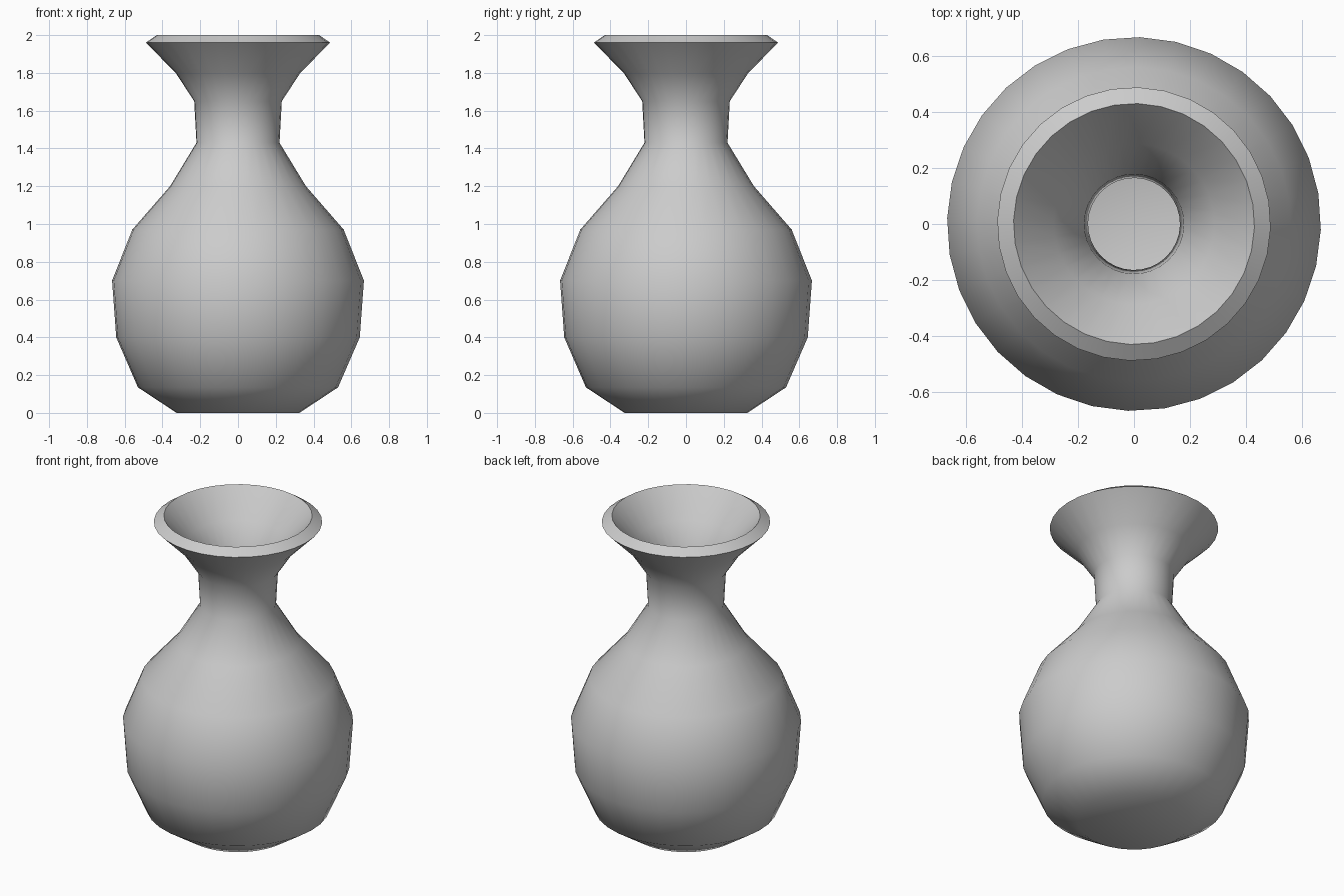
import bpy, bmesh, math
from mathutils import Vector, Matrix

if "Cube" in bpy.data.objects:
    bpy.data.objects.remove(bpy.data.objects["Cube"])

SIDES = 32
WALL = 0.055

# Outer profile (radius, height), from base to lip
outer = [(0.325, 0), (0.53, 0.135), (0.645, 0.40), (0.667, 0.70), (0.56, 0.97),
         (0.36, 1.20), (0.22, 1.43), (0.232, 1.65), (0.33, 1.80), (0.488, 1.96)]


def inset(i):
    """Offset a profile point inward by the wall thickness."""
    a, p, b = (Vector(outer[k]) for k in (i - 1, i, i + 1))
    d1, d2 = (p - a).normalized(), (b - p).normalized()
    t = (d1 + d2).normalized()
    n = Vector((-t.y, t.x))
    return tuple(p + n * WALL / max(0.5, t.dot(d1)))


# Inner profile, from lip down to the floor
inner = [(0.43, 2.0)] + [inset(i) for i in range(len(outer) - 2, 0, -1)] + [(0.31, 0.06)]
profile = [(0, 0)] + outer + inner + [(0, 0.06)]

# Vase body: profile spun round the z axis
bm = bmesh.new()
start = Matrix.Rotation(math.radians(-1.8), 3, 'Z')
verts = [bm.verts.new(start @ Vector((r, 0, z))) for r, z in profile]
edges = [bm.edges.new(pair) for pair in zip(verts, verts[1:])]
bmesh.ops.spin(bm, geom=verts + edges, cent=(0, 0, 0), axis=(0, 0, 1),
               angle=math.tau, steps=SIDES, use_duplicate=False)
bmesh.ops.remove_doubles(bm, verts=bm.verts, dist=1e-4)
bmesh.ops.recalc_face_normals(bm, faces=bm.faces)
mesh = bpy.data.meshes.new("vase")
bm.to_mesh(mesh)
bm.free()
vase = bpy.data.objects.new("vase", mesh)
bpy.context.collection.objects.link(vase)

# Smooth body with crisp lip edges
bpy.context.view_layer.objects.active = vase
vase.select_set(True)
bpy.ops.object.shade_smooth_by_angle(angle=math.radians(60))
